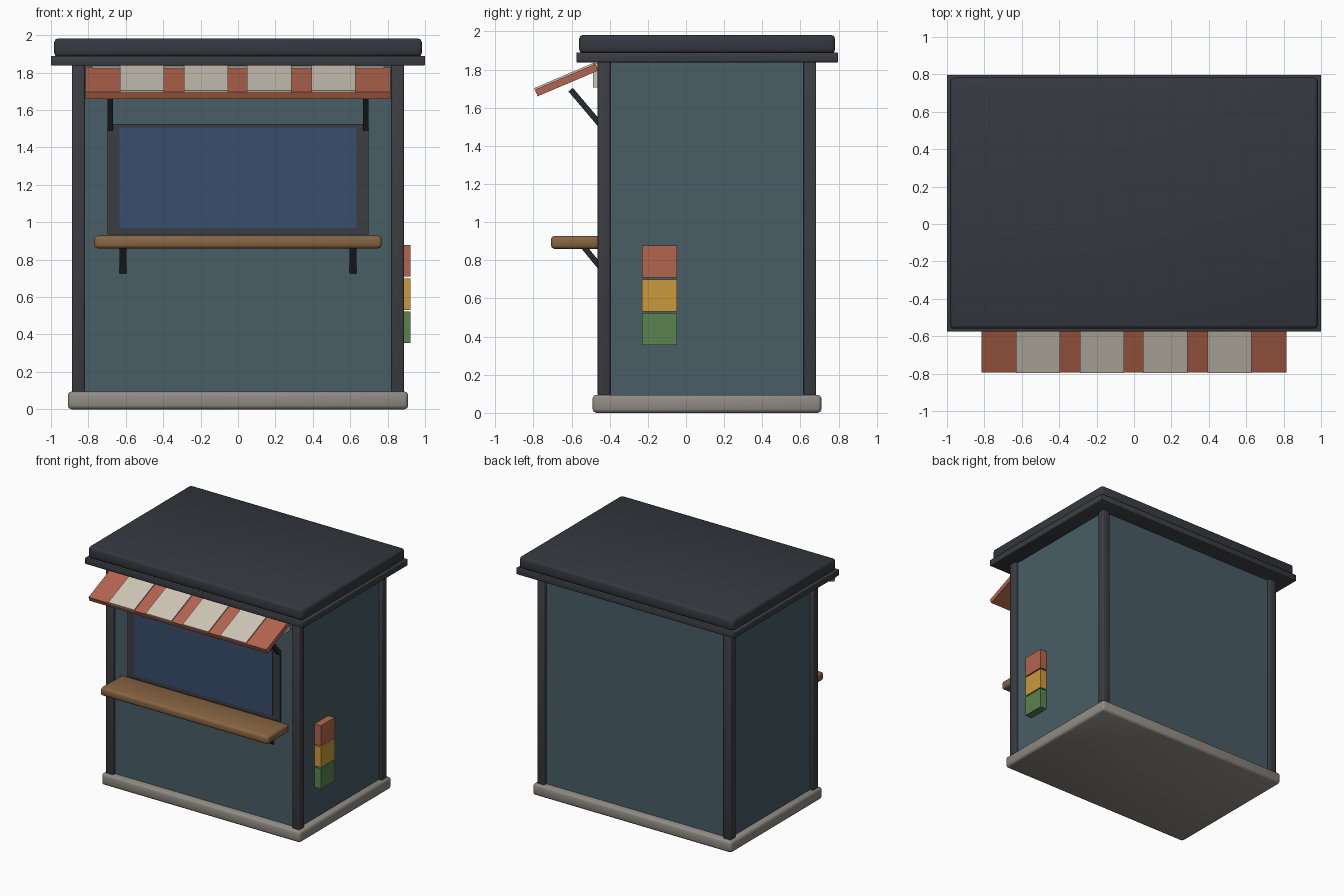
import bpy, math

if "Cube" in bpy.data.objects:
    bpy.data.objects.remove(bpy.data.objects["Cube"])

def mat(name, r, g, b):
    m = bpy.data.materials.new(name)
    m.diffuse_color = (r, g, b, 1)
    m.use_nodes = True
    m.node_tree.nodes["Principled BSDF"].inputs["Base Color"].default_value = m.diffuse_color
    return m

WALL = mat("teal_paint", 0.065, 0.11, 0.13)
DARK = mat("dark_trim", 0.045, 0.047, 0.055)
ROOF = mat("roof_grey", 0.035, 0.04, 0.05)
STONE = mat("stone", 0.28, 0.26, 0.23)
WOOD = mat("wood", 0.25, 0.13, 0.055)
RED = mat("awning_red", 0.45, 0.13, 0.075)
CREAM = mat("cream", 0.62, 0.57, 0.47)
GLASS = mat("glass", 0.04, 0.075, 0.15)
METAL = mat("black_metal", 0.02, 0.024, 0.028)
YELLOW = mat("yellow", 0.6, 0.32, 0.045)
GREEN = mat("green", 0.1, 0.23, 0.075)

def box(name, x, y, z, m, bevel=0.0):
    """Box from (min, max) ranges, with an optional rounded edge."""
    bpy.ops.mesh.primitive_cube_add(size=1, location=[sum(r) / 2 for r in (x, y, z)])
    o = bpy.context.object
    o.name = name
    o.scale = [r[1] - r[0] for r in (x, y, z)]
    bpy.ops.object.transform_apply(location=False, rotation=False, scale=True)
    o.data.materials.append(m)
    if bevel:
        b = o.modifiers.new("bevel", "BEVEL")
        b.width = bevel
        b.segments = 2
        bpy.ops.object.shade_smooth()
    return o

def strut(name, x, p, q, w, t):
    """Bar of width w and thickness t between two (y, z) points."""
    dy, dz = q[0] - p[0], q[1] - p[1]
    L = math.hypot(dy, dz)
    o = box(name, (-w / 2, w / 2), (-L / 2, L / 2), (-t / 2, t / 2), METAL)
    o.location = (x, (p[0] + q[0]) / 2, (p[1] + q[1]) / 2)
    o.rotation_euler.x = math.atan2(dz, dy)
    return o

# Plinth, walls and corner posts
box("base", (-0.91, 0.91), (-0.49, 0.71), (0, 0.095), STONE, 0.02)
box("walls", (-0.86, 0.86), (-0.435, 0.655), (0.08, 1.86), WALL)
for sx, side in ((-1, "left"), (1, "right")):
    for cy, end in ((-0.43, "front"), (0.65, "back")):
        cx = sx * 0.854
        box(f"{end}_{side}_post", (cx - 0.033, cx + 0.033), (cy - 0.033, cy + 0.033),
            (0.09, 1.85), DARK, 0.006)

# Roof: eave trim and cap
box("roof_trim", (-1, 1), (-0.575, 0.797), (1.838, 1.89), DARK, 0.005)
box("roof_cap", (-0.983, 0.983), (-0.56, 0.782), (1.885, 1.982), ROOF, 0.02)

# Serving window
box("window_frame", (-0.698, 0.698), (-0.447, -0.42), (0.935, 1.525), DARK)
box("window_glass", (-0.633, 0.633), (-0.455, -0.43), (0.97, 1.503), GLASS)

# Counter with brackets, awning struts
box("counter", (-0.768, 0.768), (-0.708, -0.425), (0.86, 0.928), WOOD, 0.018)
for sx, side in ((-1, "left"), (1, "right")):
    strut(f"{side}_counter_bracket", sx * 0.615, (-0.54, 0.875), (-0.425, 0.735), 0.038, 0.03)
    strut(f"{side}_awning_strut", sx * 0.682, (-0.605, 1.695), (-0.44, 1.5), 0.03, 0.03)

# Awning: sloped panel with raised stripes
A = math.radians(23)
def sloped(name, x0, x1, t0, t1, length, m):
    """Panel measured along the slope from the lower front edge."""
    o = box(name, (x0, x1), (0, length), (t0, t1), m)
    for v in o.data.vertices:
        v.co.x += (x0 + x1) / 2
        v.co.y += length / 2
        v.co.z += (t0 + t1) / 2
    o.location = (0, -0.778, 1.66)
    o.rotation_euler.x = A
    return o

sloped("awning_panel", -0.815, 0.815, 0, 0.038, 0.345, RED)
for i, cx in enumerate((-0.513, -0.171, 0.167, 0.511)):
    sloped(f"awning_stripe_{i + 1}", cx - 0.118, cx + 0.118, 0.03, 0.047, 0.345, CREAM)
box("awning_mount", (-0.78, 0.78), (-0.487, -0.43), (1.705, 1.835), CREAM)

# Stacked colour panels on the right wall
for name, z, m in (("red_panel", 0.71, RED), ("yellow_panel", 0.532, YELLOW),
                   ("green_panel", 0.355, GREEN)):
    box(name, (0.85, 0.921), (-0.23, -0.047), (z, z + 0.168), m)
